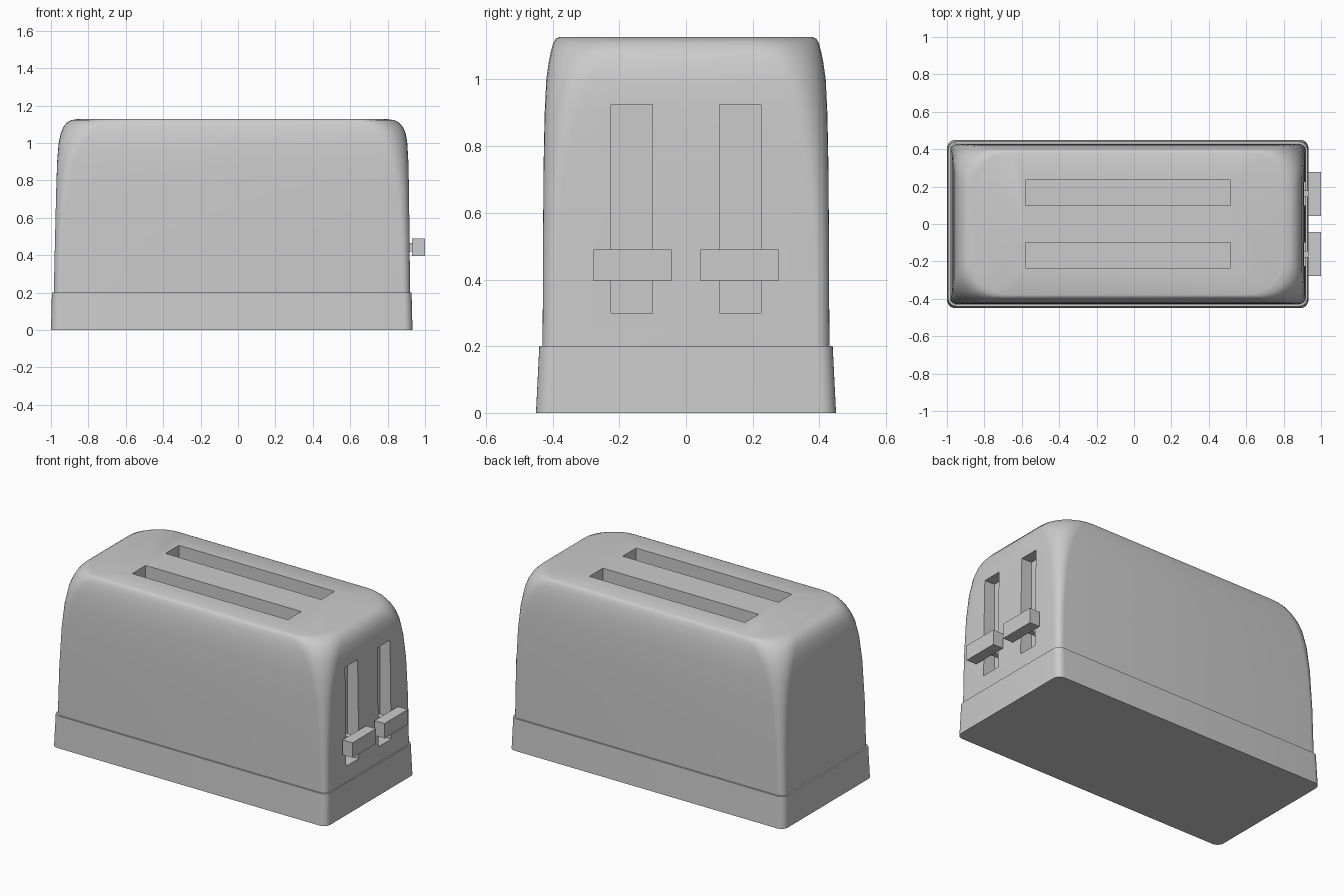
import bpy, bmesh, math

if "Cube" in bpy.data.objects:
    bpy.data.objects.remove(bpy.data.objects["Cube"])

CX = -0.035  # the housing is offset because the levers stick out on the right


def finish(name, bm):
    bmesh.ops.recalc_face_normals(bm, faces=bm.faces)
    me = bpy.data.meshes.new(name)
    bm.to_mesh(me)
    bm.free()
    ob = bpy.data.objects.new(name, me)
    bpy.context.collection.objects.link(ob)
    return ob


def loft(name, sections, seg=8):
    """Stack rounded rectangles (z, x0, x1, half_y, radius) into a closed solid."""
    bm = bmesh.new()
    rings = []
    for z, x0, x1, hy, r in sections:
        ring = []
        for q, (cx, cy) in enumerate([(x1 - r, hy - r), (x0 + r, hy - r),
                                      (x0 + r, r - hy), (x1 - r, r - hy)]):
            for i in range(seg + 1):
                a = math.pi / 2 * (q + i / seg)
                ring.append(bm.verts.new((cx + r * math.cos(a), cy + r * math.sin(a), z)))
        rings.append(ring)
    n = len(rings[0])
    for a, b in zip(rings, rings[1:]):
        for i in range(n):
            j = (i + 1) % n
            bm.faces.new((a[i], a[j], b[j], b[i]))
    bm.faces.new(rings[0][::-1])
    bm.faces.new(rings[-1])
    return finish(name, bm)


def box(name, x0, x1, y0, y1, z0, z1):
    bm = bmesh.new()
    bmesh.ops.create_cube(bm, size=1)
    for v in bm.verts:
        v.co = ((x0 + x1) / 2 + v.co.x * (x1 - x0),
                (y0 + y1) / 2 + v.co.y * (y1 - y0),
                (z0 + z1) / 2 + v.co.z * (z1 - z0))
    return finish(name, bm)


def cut(target, cutter):
    mod = target.modifiers.new("cut", 'BOOLEAN')
    mod.operation, mod.solver, mod.object = 'DIFFERENCE', 'EXACT', cutter
    bpy.context.view_layer.objects.active = target
    bpy.ops.object.modifier_apply(modifier=mod.name)
    bpy.data.objects.remove(cutter)


def smooth(ob, angle=35):
    bpy.ops.object.select_all(action='DESELECT')
    ob.select_set(True)
    bpy.context.view_layer.objects.active = ob
    bpy.ops.object.shade_smooth_by_angle(angle=math.radians(angle))


# Base plinth
base = loft("base", [(0, -1.0, 0.933, 0.45, 0.045), (0.2, -0.995, 0.928, 0.44, 0.045)])

# Housing: slight taper, corners growing rounder toward the top
housing = loft("housing", [
    (0.195, -0.985, 0.920, 0.430, 0.040),
    (0.50, -0.978, 0.917, 0.429, 0.045),
    (0.75, -0.972, 0.914, 0.427, 0.065),
    (0.90, -0.967, 0.911, 0.424, 0.095),
    (1.00, -0.959, 0.905, 0.419, 0.130),
    (1.05, -0.948, 0.897, 0.412, 0.155),
    (1.085, -0.934, 0.882, 0.405, 0.175),
    (1.11, -0.914, 0.860, 0.398, 0.190),
    (1.122, -0.892, 0.835, 0.391, 0.200),
    (1.127, -0.860, 0.800, 0.380, 0.200),
])

for s, side in ((-1, "front"), (1, "back")):
    # Bread slot and lever track
    y0, y1 = sorted((s * 0.10, s * 0.235))
    cut(housing, box("bread_cutter", -0.58, 0.515, y0, y1, 0.40, 1.3))
    y0, y1 = sorted((s * 0.10, s * 0.225))
    cut(housing, box("track_cutter", 0.84, 1.1, y0, y1, 0.30, 0.925))
    # Lever with its stem
    y0, y1 = sorted((s * 0.043, s * 0.278))
    box(side + "_lever", 0.93, 1.0, y0, y1, 0.395, 0.49)
    y0, y1 = sorted((s * 0.145, s * 0.18))
    box(side + "_lever_stem", 0.835, 0.94, y0, y1, 0.42, 0.465)

smooth(base)
smooth(housing)
